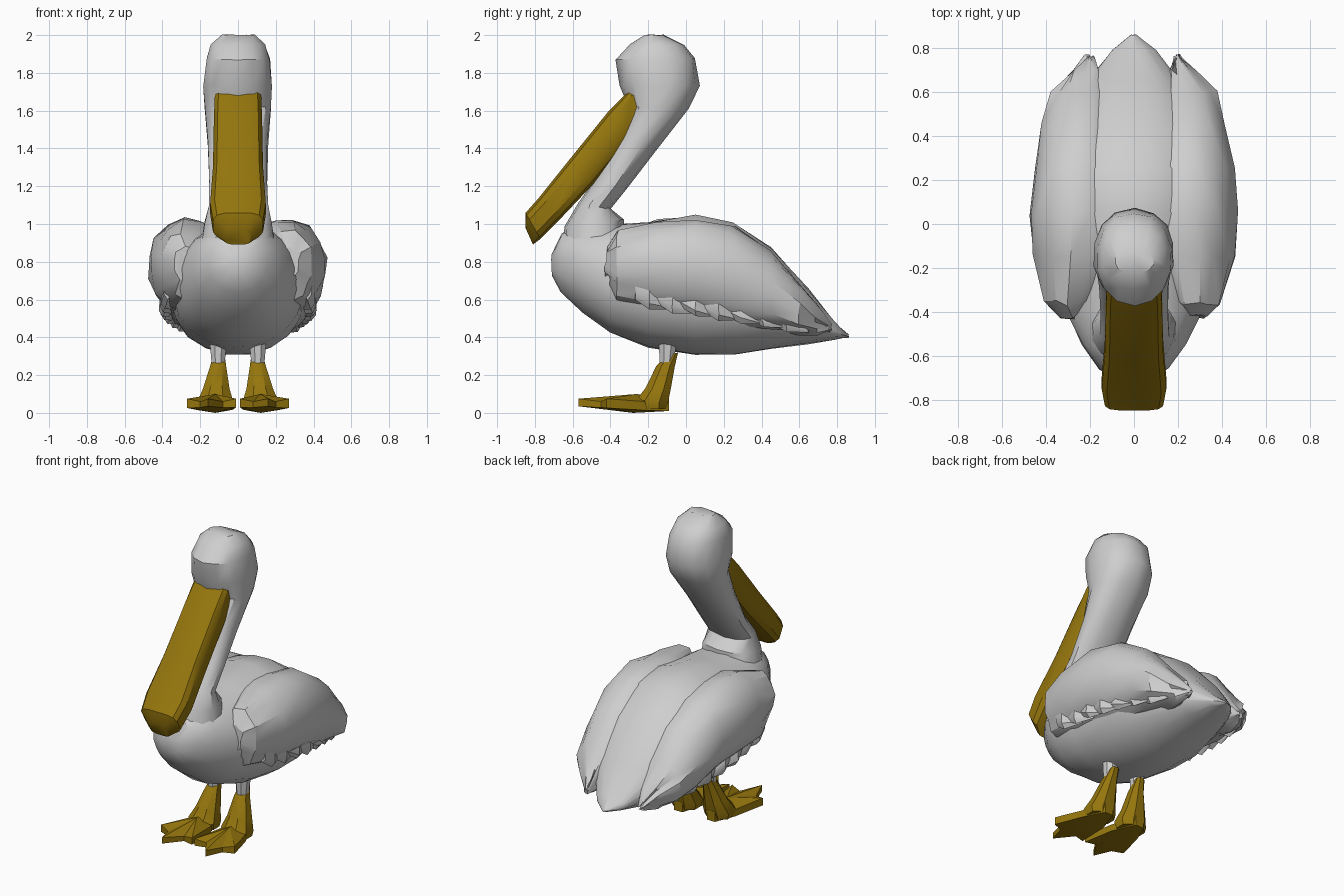
import bpy, bmesh, math, random
from mathutils import Vector

random.seed(4)
if "Cube" in bpy.data.objects:
    bpy.data.objects.remove(bpy.data.objects["Cube"], do_unlink=True)


def material(name, rgb):
    m = bpy.data.materials.new(name)
    m.use_nodes = True
    m.diffuse_color = (*rgb, 1)
    m.node_tree.nodes["Principled BSDF"].inputs["Base Color"].default_value = (*rgb, 1)
    return m


WHITE = material("plumage white", (0.62, 0.62, 0.62))
GOLD = material("bill gold", (0.30, 0.18, 0.004))


def finish(name, bm, mat, angle=35):
    bmesh.ops.recalc_face_normals(bm, faces=bm.faces)
    mesh = bpy.data.meshes.new(name)
    bm.to_mesh(mesh)
    bm.free()
    mesh.materials.append(mat)
    ob = bpy.data.objects.new(name, mesh)
    bpy.context.collection.objects.link(ob)
    bpy.ops.object.select_all(action='DESELECT')
    ob.select_set(True)
    bpy.context.view_layer.objects.active = ob
    bpy.ops.object.shade_smooth_by_angle(angle=math.radians(angle))
    return ob


def loft(name, sections, mat, sides=14, power=1.0, jitter=0.0, flip=1, angle=35):
    """Skin rings; each is (low point, high point, half width), points as x, y, z."""
    bm = bmesh.new()
    rings = []
    for low, high, hw in sections:
        low, high = Vector(low), Vector(high)
        mid, up = (low + high) / 2, (high - low) / 2
        ring = []
        for i in range(sides):
            t = 2 * math.pi * (i + 0.5) / sides
            c, s = (math.copysign(abs(f(t)) ** power, f(t)) for f in (math.cos, math.sin))
            p = mid + up * s + Vector((hw * c, 0, 0))
            p += Vector([random.uniform(-jitter, jitter) for _ in range(3)])
            p.x *= flip
            ring.append(bm.verts.new(p))
        rings.append(ring)
    for a, b in zip(rings, rings[1:]):
        for i in range(sides):
            j = (i + 1) % sides
            bm.faces.new((a[i], a[j], b[j], b[i]))
    bm.faces.new(rings[0])
    bm.faces.new(rings[-1])
    return finish(name, bm, mat, angle)


def upright(rows):
    """Rows of y, bottom, top, half width, centre x."""
    return [((x, y, b), (x, y, t), w) for y, b, t, w, x in rows]


def slanted(rows):
    """Rows of front y, z, back y, z, half width."""
    return [((0, a, b), (0, c, d), w) for a, b, c, d, w in rows]


# Body from chest to tail
loft("body", upright([
    (-0.71, 0.73, 0.84, 0.06, 0), (-0.66, 0.64, 0.95, 0.16, 0),
    (-0.55, 0.53, 1.00, 0.24, 0), (-0.40, 0.42, 1.00, 0.31, 0),
    (-0.20, 0.345, 1.01, 0.35, 0), (0.05, 0.305, 1.05, 0.37, 0),
    (0.25, 0.305, 1.01, 0.37, 0), (0.45, 0.335, 0.88, 0.31, 0),
    (0.65, 0.365, 0.66, 0.21, 0), (0.79, 0.39, 0.48, 0.10, 0),
    (0.86, 0.40, 0.41, 0.01, 0)]), WHITE, 20, 0.95, 0.004)

# Neck and head
loft("neck_and_head", slanted([
    (-0.66, 0.74, -0.33, 0.88, 0.21), (-0.64, 0.99, -0.33, 1.02, 0.18),
    (-0.57, 1.11, -0.40, 1.08, 0.16), (-0.47, 1.25, -0.31, 1.19, 0.155),
    (-0.36, 1.46, -0.16, 1.39, 0.16), (-0.30, 1.62, 0.01, 1.61, 0.18),
    (-0.35, 1.73, 0.07, 1.73, 0.185), (-0.37, 1.87, 0.05, 1.88, 0.17),
    (-0.30, 1.95, -0.01, 1.95, 0.145), (-0.22, 2.00, -0.12, 2.00, 0.09)]),
    WHITE, 14, 0.9, 0.004)

# Long boxy bill with a blunt tip
loft("bill", slanted([
    (-0.31, 1.70, -0.21, 1.64, 0.125), (-0.41, 1.60, -0.28, 1.46, 0.13),
    (-0.62, 1.34, -0.49, 1.21, 0.135), (-0.78, 1.14, -0.67, 1.02, 0.15),
    (-0.85, 1.06, -0.77, 0.92, 0.135), (-0.85, 0.98, -0.81, 0.89, 0.07)]),
    GOLD, 12, 0.55)

for side, label in ((1, "left"), (-1, "right")):
    # Folded wing
    loft(label + "_wing", upright([
        (-0.42, 0.70, 0.88, 0.06, 0.27), (-0.36, 0.60, 0.96, 0.13, 0.27),
        (-0.15, 0.53, 1.02, 0.21, 0.25), (0.05, 0.50, 1.03, 0.225, 0.245),
        (0.25, 0.47, 0.99, 0.205, 0.245), (0.45, 0.44, 0.86, 0.175, 0.24),
        (0.60, 0.42, 0.69, 0.14, 0.235), (0.69, 0.42, 0.57, 0.07, 0.22),
        (0.76, 0.43, 0.47, 0.012, 0.20)]), WHITE, 16, 0.95, 0.014, side, 30)

    # Ragged feathers along the lower wing, each tapering backwards
    for i in range(7):
        y, z = -0.27 + 0.12 * i, 0.60 - 0.02 * i
        x = 0.37 + 0.04 * math.sin(math.pi * i / 6) - 0.012 * i
        loft(f"{label}_wing_feather_{i + 1}", [
            ((x, y, z), (x, y, z + 0.10), 0.02),
            ((x + 0.015, y + 0.08, z - 0.05), (x + 0.01, y + 0.08, z + 0.08), 0.025),
            ((x - 0.02, y + 0.20, z - 0.05), (x - 0.02, y + 0.20, z - 0.04), 0.004)],
            WHITE, 6, 1, 0.004, side)

    # Short bare thigh
    loft(label + "_thigh", [
        ((0.105, -0.14, 0.23), (0.105, -0.07, 0.23), 0.035),
        ((0.105, -0.15, 0.40), (0.105, -0.04, 0.40), 0.05)], WHITE, 8, 1, 0, side)

    # Shin flaring down into the foot
    loft(label + "_shin", [
        ((0.10, -0.09, 0.31), (0.10, -0.04, 0.32), 0.03),
        ((0.105, -0.16, 0.25), (0.105, -0.055, 0.25), 0.045),
        ((0.115, -0.22, 0.13), (0.115, -0.075, 0.13), 0.075),
        ((0.12, -0.27, 0.07), (0.12, -0.09, 0.05), 0.10),
        ((0.12, -0.25, 0.02), (0.12, -0.10, 0.02), 0.09)], GOLD, 8, 0.9, 0, side)

    # Webbed foot: raised toes with lower webs between them
    outline = [(0.09, -0.09), (0.03, -0.25), (0.01, -0.47), (0.08, -0.45),
               (0.16, -0.57), (0.20, -0.45), (0.27, -0.42), (0.21, -0.22), (0.15, -0.09)]
    bm = bmesh.new()
    bottom = [bm.verts.new((x * side, y, 0.01 - 0.06 * min(0, y + 0.15))) for x, y in outline]
    top = [bm.verts.new((x * side, y, 0.075 if i % 2 == 0 else 0.06))
           for i, (x, y) in enumerate(outline)]
    ridge_low = bm.verts.new((0.12 * side, -0.28, 0.0))
    ridge_top = bm.verts.new((0.12 * side, -0.26, 0.10))
    for i in range(len(outline)):
        j = (i + 1) % len(outline)
        bm.faces.new((bottom[i], bottom[j], top[j], top[i]))
        bm.faces.new((bottom[i], bottom[j], ridge_low))
        bm.faces.new((top[i], top[j], ridge_top))
    finish(label + "_foot", bm, GOLD, 20)
